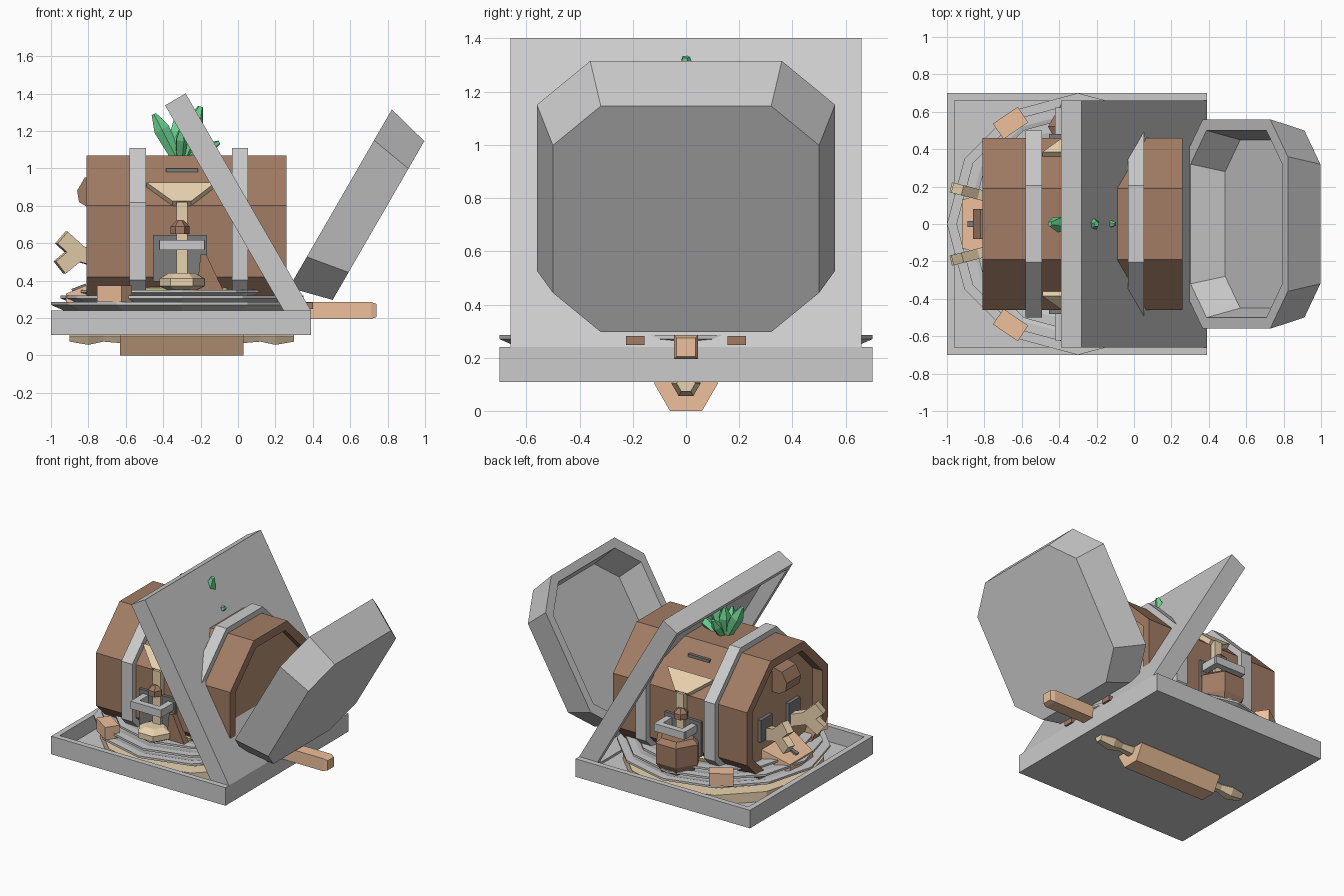
import bpy, bmesh, math
from mathutils import Vector, Matrix

if "Cube" in bpy.data.objects:
    bpy.data.objects.remove(bpy.data.objects["Cube"])

BROWN, PANEL, ORANGE = (.36, .2, .13), (.48, .3, .18), (.85, .53, .33)
TAN, GREEN, YELLOW, DARK = (.82, .65, .43), (.15, .65, .28), (.8, .75, .3), (.2, .2, .2)
mats = {}


def finish(name, bm, col=None):
    bmesh.ops.recalc_face_normals(bm, faces=bm.faces)
    me = bpy.data.meshes.new(name)
    bm.to_mesh(me)
    bm.free()
    ob = bpy.data.objects.new(name, me)
    bpy.context.collection.objects.link(ob)
    if col:
        if col not in mats:
            mats[col] = bpy.data.materials.new("paint")
            mats[col].diffuse_color = (*col, 1)
        me.materials.append(mats[col])
    return ob


def loft(name, rings, col=None, m=Matrix(), closed=False):
    """Skin a list of equal-length point rings; cap the ends or close the loop."""
    bm = bmesh.new()
    vs = [[bm.verts.new(m @ Vector(p)) for p in r] for r in rings]
    n = len(rings[0])
    pairs = list(zip(vs, vs[1:])) + ([(vs[-1], vs[0])] if closed else [])
    for a, b in pairs:
        for i in range(n):
            j = (i + 1) % n
            bm.faces.new((a[i], a[j], b[j], b[i]))
    if not closed:
        bm.faces.new(vs[0])
        bm.faces.new(vs[-1])
    return finish(name, bm, col)


def ngon(n, r, z, turn=0.0):
    return [(r * math.cos(turn + math.tau * i / n), r * math.sin(turn + math.tau * i / n), z) for i in range(n)]


def rect(x0, x1, y, z):
    return [(x0, -y, z), (x1, -y, z), (x1, y, z), (x0, y, z)]


def octo(a, b, ca, cb, z):
    return [(a, -cb, z), (a, cb, z), (ca, b, z), (-ca, b, z), (-a, cb, z), (-a, -cb, z), (-ca, -b, z), (ca, -b, z)]


def frame(o, x, y, z):
    m = Matrix((x, y, z)).transposed().to_4x4()
    m.translation = o
    return m


def box(name, c, s, col=None, rot=(0, 0, 0)):
    from mathutils import Euler
    bm = bmesh.new()
    bmesh.ops.create_cube(bm, size=1, matrix=Matrix.LocRotScale(Vector(c), Euler(rot), Vector(s)))
    return finish(name, bm, col)


def slab(name, pts, off, col=None):
    loft(name, [pts, [Vector(p) + Vector(off) for p in pts]], col)


# bottom tray
loft("tray", [rect(-.96, .35, .66, .13), rect(-.96, .35, .66, .24), rect(-1, .39, .7, .24), rect(-1, .39, .7, .11)])

# tilted tray lid, hollow towards the barrel
h = math.sqrt(3) / 2
lid = frame((.39, 0, .24), (-.5, 0, h), (0, 1, 0), (-h, 0, -.5))
loft("tray_lid", [rect(.04, 1.30, .62, .03), rect(.04, 1.30, .62, .127),
                  rect(0, 1.34, .66, .127), rect(0, 1.34, .66, 0)], None, lid)

# leaning eight-sided basin
basin = frame((.5, 0, h), (.5, 0, h), (0, 1, 0), (h, 0, -.5))
loft("basin", [octo(.44, .45, .28, .28, .24), octo(.49, .5, .32, .32, .055),
               octo(.55, .56, .36, .36, .055), octo(.49, .5, .32, .32, .29)], None, basin)

# barrel along x with recessed ends
AX = frame((0, 0, .61), (0, 1, 0), (0, 0, 1), (1, 0, 0))
R = 1 / math.cos(math.pi / 8)


def oring(a, x):
    return ngon(8, a * R, x, math.pi / 8)


loft("barrel", [oring(.4, -.72), oring(.4, -.81), oring(.46, -.81),
                oring(.46, .26), oring(.4, .26), oring(.4, .2)], BROWN, AX)
loft("barrel_end_right", [oring(.4, .19), oring(.4, .21)], PANEL, AX)
loft("barrel_end_left", [oring(.4, -.73), oring(.4, -.7)], PANEL, AX)
for x in (-.58, -.033):
    loft("barrel_band", [oring(.45, x), oring(.5, x), oring(.5, x + .087), oring(.45, x + .087)], None, AX, True)

# stacked twelve-sided plates
C = Matrix.Translation((-.3, 0, 0))
for r, z, b in ((.7, .285, .62), (.65, .32, .56), (.58, .35, .46)):
    loft("plate", [ngon(12, b - .05, z - .025), ngon(12, r - .05, z), ngon(12, r, z),
                   ngon(12, r, z - .015), ngon(12, b, z - .05)], None, C)
loft("plate_mat", [ngon(12, .55, .12), ngon(12, .66, .12), ngon(12, .66, .2), ngon(12, .55, .2)], TAN, C, True)
loft("filling", [ngon(12, .45, .3), ngon(12, .47, .36), ngon(12, .36, .385)], YELLOW, C)

# trim mirrored on both long sides of the barrel
for s in (-1, 1):
    slab("brace_top", [(-.49, s * .36, .9), (-.12, s * .36, .9), (-.25, s * .46, .8), (-.35, s * .46, .8)],
         (0, s * .025, .025), TAN)
    box("brace_post", (-.3, s * .475, .62), (.06, .05, .4), TAN)
    box("lock_plate", (-.31, s * .465, .52), (.29, .03, .25), DARK)
    loft("post_cap", [ngon(6, .05, .65), ngon(6, .05, .69), ngon(6, .02, .72)], BROWN,
         Matrix.Translation((-.31, s * .5, 0)))
    box("handle_bar", (-.3, s * .6, .59), (.24, .045, .055))
    for x in (-.4, -.2):
        box("handle_arm", (x, s * .53, .59), (.045, .15, .055))
    box("coin_slot", (-.3, s * .275, .99), (.17, .02, .02), DARK)
    # left-end forks and side rolls
    m = Matrix.Translation((-.76, s * .14, .53)) @ Matrix.Rotation(-s * .25, 4, 'Z')
    for a, b in (((.02, 0, -.02), (-.11, 0, .02)), ((-.1, 0, .02), (-.19, 0, .1)), ((-.1, 0, .02), (-.2, 0, -.06))):
        a, b = m @ Vector(a), m @ Vector(b)
        d = b - a
        ob = box("fork_piece", (0, 0, 0), (.055, .085, d.length), TAN)
        ob.matrix_world = Matrix.Translation((a + b) / 2) @ d.to_track_quat('Z', 'Y').to_matrix().to_4x4()
    box("side_roll", (-.66, s * .54, .33), (.16, .1, .09), ORANGE, (0, 0, s * .6))
    box("end_window", (-.74, s * .16, .56), (.03, .13, .16), DARK)
    box("hinge_stub", (.385, s * .19, .265), (.03, .07, .035), BROWN)

# front foot and leaning board, mug at the back
loft("front_foot", [ngon(6, .08, .35), ngon(6, .12, .37), ngon(6, .12, .41), ngon(6, .07, .44)], TAN,
     Matrix.Translation((-.3, -.52, 0)))
slab("leaning_board", [(-.2, -.5, .54), (-.17, -.5, .54), (-.08, -.5, .35), (-.22, -.5, .35)], (0, .05, 0), BROWN)
loft("mug", [ngon(6, .12, .29), ngon(6, .16, .36), ngon(6, .16, .5), ngon(6, .12, .53)], BROWN,
     Matrix.Translation((-.3, .52, 0)))

# left end: nose and tongue
slab("nose", [(-.74, -.08, .97), (-.82, -.08, .95), (-.86, -.08, .88), (-.85, -.08, .82), (-.8, -.08, .79),
              (-.74, -.08, .79)], (0, .16, 0), BROWN)
slab("tongue", [(-.7, -.19, .42), (-.92, -.13, .33), (-.92, .13, .33), (-.7, .19, .42)], (0, 0, -.06), ORANGE)
box("tongue_groove", (-.85, 0, .36), (.08, .03, .02), DARK, (0, -.38, 0))

# bar sticking out on the right
X = frame((0, 0, 0), (0, 1, 0), (0, 0, 1), (1, 0, 0))


def bar(w, x):
    return [(-w, .24 - w, x), (w, .24 - w, x), (w, .24 + w, x), (-w, .24 + w, x)]


loft("side_bar", [bar(.045, .3), bar(.045, .71), bar(.035, .74)], ORANGE, X)

# rolling pin under the tray
P = frame((-.3, 0, .104), (0, 1, 0), (0, 0, 1), (1, 0, 0))
loft("pin_roller", [ngon(6, .12, -.33), ngon(6, .12, .33)], ORANGE, P)
for s in (-1, 1):
    loft("pin_handle", [ngon(6, .045, s * .32), ngon(6, .035, s * .42), ngon(6, .055, s * .5), ngon(6, .035, s * .6)],
         TAN, P)
loft("under_gem", [ngon(6, .08, .08), ngon(6, .13, .125)], GREEN, C)

# crystal cluster on top
for tip, r in (((-.45, 0, 1.29), .045), ((-.33, .03, 1.27), .045), ((-.2, 0, 1.33), .05),
               ((-.1, 0, 1.14), .035), ((-.3, -.1, 1.22), .035), ((-.3, .12, 1.2), .035)):
    base = Vector((-.31, 0, 1.02))
    d = Vector(tip) - base
    m = Matrix.Translation(base) @ d.to_track_quat('Z', 'Y').to_matrix().to_4x4()
    L = d.length
    loft("crystal", [ngon(5, r * .6, 0), ngon(5, r, L * .7), ngon(5, r * .3, L)], GREEN, m)

for m in bpy.data.materials:
    if m.users and not m.is_grease_pencil:
        m.use_nodes = True
        m.node_tree.nodes["Principled BSDF"].inputs["Base Color"].default_value = m.diffuse_color
